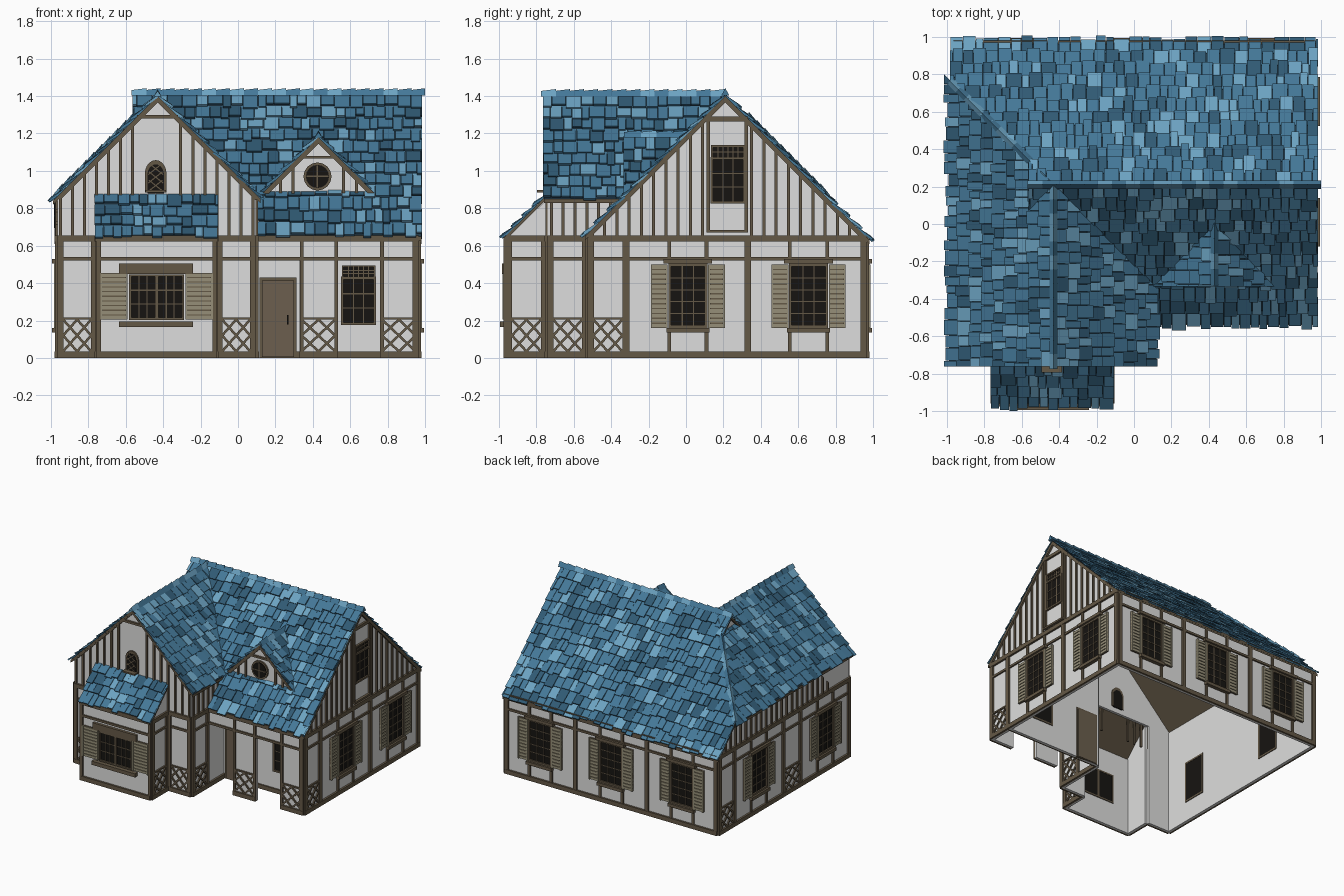
import bpy, bmesh, math, random
from mathutils import Vector as V

if "Cube" in bpy.data.objects:
    bpy.data.objects.remove(bpy.data.objects["Cube"])
random.seed(7)

def lin(*c):
    return tuple((v / 255 / 12.92 if v < 10 else ((v / 255 + .055) / 1.055) ** 2.4) for v in c) + (1,)

COL = {'plaster': lin(222, 222, 221), 'timber': lin(100, 88, 70), 'shutter_beige': lin(150, 143, 120),
       'glass': lin(22, 20, 17), 'door_brown': lin(108, 95, 78), 'tile_mid': lin(68, 120, 152),
       'tile_light': lin(108, 163, 194), 'tile_dark': lin(48, 90, 116), 'underlay': lin(34, 56, 70)}
MAT = {}
for k, c in COL.items():
    MAT[k] = bpy.data.materials.new(k)
    MAT[k].diffuse_color = c
NAMES = list(COL)
parts = {}

def part(name):
    return parts.setdefault(name, bmesh.new())

# ---- helpers: a wall frame is (normal axis, position, outward sign)
def pt(fr, u, z, h):
    ax, pos, s = fr
    return V((u, pos + s * h, z)) if ax == 'y' else V((pos + s * h, u, z))

def solid(bm, lo, hi, mat):
    a, b = [bm.verts.new(p) for p in lo], [bm.verts.new(p) for p in hi]
    n = len(a)
    fs = [bm.faces.new(a[::-1]), bm.faces.new(b)]
    fs += [bm.faces.new((a[i], a[(i + 1) % n], b[(i + 1) % n], b[i])) for i in range(n)]
    for f in fs:
        f.material_index = NAMES.index(mat)
    bmesh.ops.recalc_face_normals(bm, faces=fs)
    return fs

def prism(name, fr, pts, h0, h1, mat='timber'):
    solid(part(name), [pt(fr, u, z, h0) for u, z in pts], [pt(fr, u, z, h1) for u, z in pts], mat)

def box(name, fr, u0, u1, z0, z1, h1=.012, mat='timber', h0=-.002):
    prism(name, fr, [(u0, z0), (u1, z0), (u1, z1), (u0, z1)], h0, h1, mat)

def bar(name, fr, a, b, w, h1=.01):
    a, b = V(a), V(b)
    d = (b - a).normalized() * w / 2
    n = V((-d.y, d.x))
    prism(name, fr, [a + n, a - n, b - n, b + n], -.002, h1)

def wall(name, fr, pts):
    prism(name, fr, pts, -.02, 0, 'plaster')

def bands(fr, u0, u1, posts, sill=True, w=.032):
    if sill:
        box('sill_beams', fr, u0, u1, 0, .035, .016)
    box('middle_beams', fr, u0, u1, .522, .54)
    box('top_beams', fr, u0, u1, .622, .655, .016)
    for p in posts:
        box('posts', fr, p - w / 2, p + w / 2, 0, .64, .014)

def lattice(fr, u0, u1, z0=.035, z1=.205):
    m, c = (u0 + u1) / 2, (z0 + z1) / 2
    box('lattice_rails', fr, u0, u1, z1, z1 + .012)
    mid = [(u0, c), (m, z1), (u1, c), (m, z0)]
    for a, b in [((u0, z0), (u1, z1)), ((u0, z1), (u1, z0))] + [(mid[i], mid[(i + 1) % 4]) for i in range(4)]:
        bar('lattices', fr, a, b, .013)

def window(fr, u0, u1, z0, z1, nx, nz, t=.014):
    box('window_glass', fr, u0, u1, z0, z1, .004, 'glass', -.024)
    for a, b, c, d in [(u0 - t, u0, z0 - t, z1 + t), (u1, u1 + t, z0 - t, z1 + t),
                       (u0, u1, z0 - t, z0), (u0, u1, z1, z1 + t)]:
        box('window_frames', fr, a, b, c, d, .016, h0=-.026)
    for i in range(1, nx):
        u = u0 + (u1 - u0) * i / nx
        box('window_bars', fr, u - .003, u + .003, z0, z1, .008)
    for i in range(1, nz):
        z = z0 + (z1 - z0) * i / nz
        box('window_bars', fr, u0, u1, z - .003, z + .003, .008)

def shutter(fr, u0, u1, z0, z1):
    box('shutter_backs', fr, u0, u1, z0, z1, .01)
    for a, b in [(u0, u0 + .012), (u1 - .012, u1)]:
        box('shutters', fr, a, b, z0, z1, .02, 'shutter_beige')
    n = round((z1 - z0) / .026)
    for i in range(n):
        z = z0 + (z1 - z0) * i / n
        box('shutters', fr, u0, u1, z + .003, z + .022, .016, 'shutter_beige')

def shuttered_window(fr, c):
    window(fr, c - .09, c + .09, .175, .49, 3, 5)
    for s in (-1, 1):
        a, b = sorted((c + s * .108, c + s * .198))
        shutter(fr, a, b, .16, .5)
        box('apron_posts', fr, c + s * .1 - .01, c + s * .1 + .01, .035, .14)
        box('middle_beams', fr, c + s * .1 - .01, c + s * .1 + .01, .53, .63)
    box('window_lintels', fr, c - .13, c + .13, .505, .53, .03)
    box('window_sills', fr, c - .115, c + .115, .135, .16, .03)

def studs(fr, u0, u1, z0, roof, cap=9, skip=None, step=.066):
    n = round((u1 - u0) / step)
    for i in range(n + 1):
        u = u0 + (u1 - u0) * i / n
        a, b = u - .008, u + .008
        if skip and skip[0] < u < skip[1]:
            continue
        if min(roof(a), roof(b), cap) > z0 + .01:
            prism('gable_studs', fr, [(a, z0), (b, z0), (b, min(roof(b), cap)), (a, min(roof(a), cap))], -.002, .012)

# ---- roof slope: every slope is 45 degrees, tiles cut to a convex plan outline
def slope(name, ridge, D, poly):
    P0, D, Z = V(ridge), V(D + (0,)), V((0, 0, 1))
    U, n = V((-D.y, D.x, 0)), (D + Z).normalized()
    pl = [V((x, y, 0)) for x, y in poly]
    dist = lambda p: (p - P0).dot(D)
    on = [V((p.x, p.y, P0.z - dist(p))) for p in pl]
    fs = solid(part('roof_deck'), [p - Z * .022 for p in on], on, 'timber')
    fs[1].material_index = NAMES.index('underlay')
    ds, us = [dist(p) for p in pl], [(p - P0).dot(U) for p in pl]
    d0, d1 = min(ds), max(ds)
    rows = max(1, round((d1 - d0) / .062))
    p = (d1 - d0) / rows
    bm = bmesh.new()
    for r in range(rows):
        u = min(us) - random.random() * .06
        while u < max(us):
            w = random.uniform(.04, .085)
            a, b = d0 + r * p - .004, d0 + (r + 1) * p + random.uniform(-.008, .014)
            up = random.uniform(.014, .024)
            at = lambda x, d, h: P0 + U * x + (D - Z) * d + n * h
            quad = [(u, a, .004), (u + w - .003, a, .004), (u + w - .003, b, up), (u, b, up)]
            solid(bm, [at(x, d, h - .012) for x, d, h in quad], [at(*q) for q in quad],
                  random.choices(['tile_mid', 'tile_light', 'tile_dark'], [.58, .2, .22])[0])
            u += w
    cen = sum(pl, V()) / len(pl)
    for i in range(len(pl)):
        A, B = pl[i - 1], pl[i]
        if dist(A) > d1 - .001 and dist(B) > d1 - .001:
            continue                                   # ragged eave stays uncut
        e = V((B.y - A.y, A.x - B.x, 0)).normalized()
        if e.dot(A - cen) < 0:
            e = -e
        bmesh.ops.bisect_plane(bm, geom=bm.verts[:] + bm.edges[:] + bm.faces[:], plane_co=A + e * .003,
                               plane_no=e, clear_outer=True)
    parts[name] = bm

def ridge_caps(name, a, b):
    a, b = V(a), V(b)
    d = (b - a).normalized()
    s = d.cross(V((0, 0, 1))).normalized()
    n = max(1, round((b - a).length / .075))
    for i in range(n):
        p, q = a.lerp(b, i / n), a.lerp(b, (i + 1.08) / n)
        r = lambda c, k: [c - s * .022 + V((0, 0, -.018)), c + s * .022 + V((0, 0, -.018)), c + V((0, 0, .012 + k))]
        solid(part(name), r(p, 0), r(q, .01), random.choice(['tile_mid', 'tile_light']))

T = 1.40
slope('main_roof_back', (0, .21, T), (0, 1), [(.98, .21), (.98, .98), (-.98, .98), (-.98, .76), (-.43, .21)])
slope('main_roof_front', (0, .21, T), (0, -1), [(-.43, .21), (.98, .21), (.98, -.33), (.11, -.33)])
slope('porch_roof', (0, .21, T), (0, -1), [(.11, -.33), (.98, -.33), (.98, -.54), (.11, -.54)])
slope('wing_roof_left', (-.43, 0, T), (-1, 0), [(-.43, -.76), (-.43, .21), (-.99, .77), (-.99, -.76)])
slope('wing_roof_right', (-.43, 0, T), (1, 0), [(-.43, -.76), (-.43, .21), (.12, -.34), (.12, -.76)])
slope('gablet_roof_back', (0, .21, T), (0, 1), [(-.56, .21), (-.43, .21), (-.56, .34)])
slope('gablet_roof_front', (0, .21, T), (0, -1), [(-.56, .21), (-.43, .21), (-.56, .08)])
slope('bay_roof', (0, -.745, .87), (0, -1), [(-.765, -.745), (-.11, -.745), (-.11, -.97), (-.765, -.97)])
slope('dormer_roof_left', (.43, 0, 1.18), (-1, 0), [(.43, -.33), (.43, 0), (.11, -.32), (.11, -.33)])
slope('dormer_roof_right', (.43, 0, 1.18), (1, 0), [(.43, -.33), (.43, 0), (.75, -.32), (.75, -.33)])
ridge_caps('main_ridge', (-.57, .21, T + .02), (.995, .21, T + .02))
ridge_caps('wing_ridge', (-.43, -.775, T + .015), (-.43, .2, T + .015))
ridge_caps('dormer_ridge', (.43, -.33, 1.195), (.43, 0, 1.195))
ridge_caps('hip_ridge', (-.985, .765, .865), (-.56, .34, 1.29))

# ---- wall frames
right, left, back = ('x', .965, 1), ('x', -.965, -1), ('y', .965, 1)
wing, wing_side = ('y', -.74, -1), ('x', .095, 1)
bay, bay_l, bay_r = ('y', -.96, -1), ('x', -.75, -1), ('x', -.12, 1)
inner, porch, dormer, gablet = ('y', -.32, -1), ('y', -.525, -1), ('y', -.315, -1), ('x', -.54, -1)
rect = lambda a, b, c, d: [(a, c), (b, c), (b, d), (a, d)]
main_r = lambda y: 1.385 - abs(y - .21)
wing_r = lambda x: 1.385 - abs(x + .43)
dorm_r = lambda x: 1.165 - abs(x - .43)

wall('right_wall', right, [(-.525, 0), (.965, 0), (.965, .63), (.21, 1.385), (-.525, .65)])
wall('left_wall', left, [(-.74, 0), (.965, 0), (.965, .63), (.74, .855), (-.74, .855)])
wall('back_wall', back, rect(-.965, .965, 0, .64))
wall('wing_front_wall', wing, [(-.965, 0), (-.75, 0), (-.75, .84), (-.12, .84), (-.12, 0), (.095, 0), (.095, .86),
                               (-.43, 1.385), (-.965, .85)])
wall('wing_side_wall', wing_side, rect(-.74, -.32, 0, .86))
wall('bay_front_wall', bay, rect(-.75, -.12, 0, .64))
for f in (bay_l, bay_r):
    wall('bay_side_walls', f, [(-.96, 0), (-.74, 0), (-.74, .85), (-.96, .64)])
wall('inner_porch_wall', inner, rect(.095, .965, 0, .86))
wall('porch_header', porch, rect(.095, .965, .522, .645))
for a, b in ((.33, .535), (.76, .965)):
    wall('porch_panels', porch, rect(a, b, 0, .525))
    box('sill_beams', porch, a, b, 0, .035, .016)
    lattice(porch, a + .01, b - .015)
wall('dormer_wall', dormer, [(.12, .855), (.74, .855), (.43, 1.165)])
wall('gablet_wall', gablet, [(.08, 1.26), (.34, 1.26), (.21, 1.39)])

# ---- timber framing
bands(right, -.525, .965, [-.51, -.32, .33, .95], w=.036)
bands(left, -.74, .965, [-.725, -.1, .12, .76, .95])
bands(back, -.965, .965, [-.95, -.325, .325, .95])
bands(wing, -.965, -.75, [-.95, -.77])
bands(wing, -.12, .095, [-.1, .08])
bands(wing_side, -.74, -.32, [-.725, -.54])
bands(bay, -.75, -.12, [-.745, -.125], w=.024)
for f in (bay_l, bay_r):
    bands(f, -.96, -.74, [-.945, -.76])
    lattice(f, -.93, -.775)
bands(porch, .095, .965, [], sill=False)
for p, w in ((.34, .018), (.525, .02), (.77, .02), (.95, .036)):
    box('posts', porch, p - w / 2, p + w / 2, 0, .64, .014)
box('sill_beams', inner, .31, .965, 0, .035)
lattice(right, -.495, -.34)
lattice(left, .775, .935)
lattice(left, -.085, .105)
lattice(wing, -.935, -.785)
lattice(wing, -.085, .065)
lattice(wing_side, -.71, -.555)

# ---- gables: studs, cross bars and rake boards
studs(right, -.5, .94, .65, main_r, 1.275, (.11, .32))
studs(left, -.72, .94, .65, lambda y: min(.855, main_r(y)))
studs(wing, -.95, .08, .65, wing_r, 1.29, (-.5, -.37))
studs(wing_side, -.72, -.34, .65, lambda y: .855)
studs(dormer, .16, .7, .86, dorm_r, 1.07, (.34, .51))
box('cross_bars', right, .1, .33, 1.265, 1.29, .016)
box('cross_bars', wing, -.54, -.32, 1.28, 1.298, .016)
box('cross_bars', dormer, .33, .53, 1.065, 1.08, .016)
for fr, c, z, half in ((right, .21, 1.38, .735), (wing, -.43, 1.38, .53), (dormer, .43, 1.16, .31)):
    for s in (-1, 1):
        bar('rake_boards', fr, (c, z), (c + s * half, z - half), .02, .016)

# ---- windows
for c in (.01, .655):
    shuttered_window(right, c)
for c in (-.645, 0, .645):
    shuttered_window(back, c)
for c in (-.42, .44):
    shuttered_window(left, c)
for a, b in ((-.57, -.445), (-.425, -.3)):
    window(bay, a, b, .215, .435, 3, 3, .012)
box('window_lintels', bay, -.635, -.24, .45, .505, .022)
box('window_sills', bay, -.635, -.24, .165, .195, .035)
shutter(bay, -.735, -.59, .205, .455)
shutter(bay, -.28, -.135, .205, .455)
window(inner, .565, .725, .19, .42, 3, 3)
window(inner, .565, .725, .434, .485, 6, 3, .01)
window(right, .145, .305, .84, 1.06, 3, 3)
window(right, .145, .305, 1.075, 1.125, 6, 2, .012)
for u in (.11, .312):
    box('window_frames', right, u, u + .018, .675, 1.27)
box('window_sills', right, .11, .33, .67, .685, .02)

arch = lambda r, c, z: [(c - r, z - .1)] + [(c + r * math.cos(t), z + r * 1.25 * math.sin(t))
        for t in [math.pi * (1 - i / 10) for i in range(11)]] + [(c + r, z - .1)]
prism('arched_window_frame', wing, arch(.058, -.44, .985), -.026, .012)
prism('arched_window_glass', wing, arch(.044, -.44, .98), -.028, .016, 'glass')
for s in (-1, 1):
    for i in range(3):
        z = .89 + i * .045
        bar('arched_window_lattice', wing, (-.44 - s * .04, z), (-.44 + s * .036, z + .06), .006, .019)
box('arched_window_sill', wing, -.495, -.385, .885, .897, .055)
disc = lambda r: [(.425 + r * math.cos(i * math.pi / 8), .97 + r * math.sin(i * math.pi / 8)) for i in range(16)]
prism('round_window_frame', dormer, disc(.075), -.024, .012)
prism('round_window_glass', dormer, disc(.062), -.026, .016, 'glass')
box('round_window_bars', dormer, .421, .429, .91, 1.03, .02)
box('round_window_bars', dormer, .365, .485, .966, .974, .02)

# ---- door
box('door_frame', inner, .115, .312, 0, .43, .01, h0=-.022)
box('door', inner, .127, .3, .005, .415, .02, 'door_brown', -.026)
box('door_handle', inner, .262, .27, .18, .23, .03, 'glass')

# ---- hand the collected parts over as objects
for name, bm in parts.items():
    me = bpy.data.meshes.new(name)
    bm.to_mesh(me)
    used = sorted({p.material_index for p in me.polygons})
    idx = [used.index(p.material_index) for p in me.polygons]
    for k in used:
        me.materials.append(MAT[NAMES[k]])
    me.polygons.foreach_set('material_index', idx)
    bpy.context.collection.objects.link(bpy.data.objects.new(name, me))

for m in bpy.data.materials:
    if m.users and not m.is_grease_pencil:
        m.use_nodes = True
        m.node_tree.nodes["Principled BSDF"].inputs["Base Color"].default_value = m.diffuse_color
